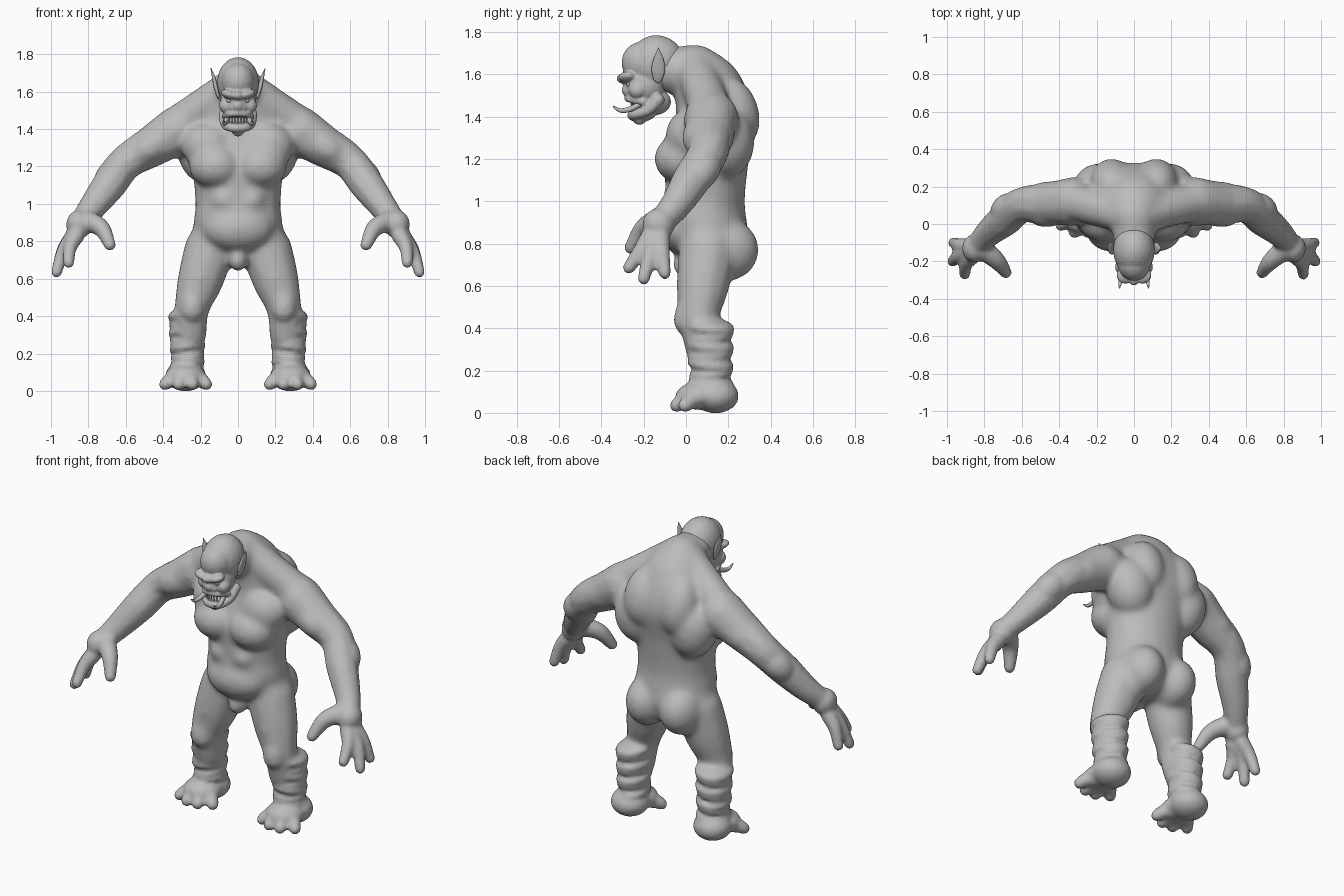
import bpy, bmesh, math
from mathutils import Vector, Matrix

if "Cube" in bpy.data.objects:
    bpy.data.objects.remove(bpy.data.objects["Cube"])

grey = (0.5, 0.5, 0.5, 1)
skin = bpy.data.materials.new("grey clay")
skin.use_nodes = True
skin.diffuse_color = grey
skin.node_tree.nodes["Principled BSDF"].inputs["Base Color"].default_value = grey

LEFT, BACK, UP = Matrix.Identity(3)
FRONT, RIGHT, DOWN = -BACK, -LEFT, -UP


def point(*coords):
    return Vector(coords)


def smooth_path(stations, steps):
    """Pass a smooth curve through vectors of any size."""
    padded = [stations[0], *stations, stations[-1]]
    for before, start, end, after in zip(padded, padded[1:], padded[2:], padded[3:]):
        leave, arrive = (end - before) / 2, (after - start) / 2
        for step in range(steps + 1):
            t = step / steps
            ease = t * t * (3 - 2 * t)
            yield (start.lerp(end, ease) + leave * t * (1 - t) ** 2
                   - arrive * t * t * (1 - t))


class Clay:
    """Collects overlapping masses, then fuses them into one skin."""

    def __init__(self, name):
        self.name, self.mesh = name, bmesh.new()

    def ball(self, centre, radius, wide=1, deep=1, tall=1, aim=UP, detail=3):
        """Oval mass, mirrored when it lies off the middle."""
        turn = UP.rotation_difference(aim).to_matrix().to_4x4()
        for side in (1, -1) if centre.x > 0 else (1,):
            mirror = Matrix.Diagonal((side, 1, 1, 1))
            shape = Matrix.Diagonal((side * wide, deep, tall, 1))
            bmesh.ops.create_icosphere(
                self.mesh, subdivisions=detail, radius=radius,
                matrix=mirror @ Matrix.Translation(centre) @ turn @ shape)

    def limb(self, joints, radii, steps=10, **shape):
        """Rounded limb that changes thickness from joint to joint."""
        stations = [Vector((*joint, radius)) for joint, radius in zip(joints, radii)]
        for place in smooth_path(stations, steps):
            self.ball(place.xyz, place.w, detail=2, **shape)

    def finish(self, voxel=None, softness=3, core_softness=0):
        data = bpy.data.meshes.new(self.name)
        self.mesh.to_mesh(data)
        self.mesh.free()
        data.materials.append(skin)
        part = bpy.data.objects.new(self.name, data)
        bpy.context.collection.objects.link(part)
        bpy.ops.object.select_all(action='DESELECT')
        bpy.context.view_layer.objects.active = part
        part.select_set(True)
        if voxel:
            fuse = part.modifiers.new("Fuse", 'REMESH')
            fuse.mode, fuse.voxel_size = 'VOXEL', voxel
            bpy.ops.object.modifier_apply(modifier=fuse.name)
            # The trunk melts together more than hands and feet do
            core = part.vertex_groups.new(name="core")
            core.add([v.index for v in part.data.vertices
                      if abs(v.co.x) < .55 and v.co.z > .43], 1, 'REPLACE')
            for passes, group in ((core_softness, core.name), (softness, "")):
                soften = part.modifiers.new("Soften", 'SMOOTH')
                soften.iterations, soften.vertex_group = passes, group
                bpy.ops.object.modifier_apply(modifier=soften.name)
        bpy.ops.object.shade_smooth_by_angle(angle=math.radians(60))


body = Clay("body")
# Torso: stacked ovals (depth centre, height, half width, half depth)
crotch, hips = point(.13, .72, .14, .14), point(.12, .8, .23, .18)
belly, waist = point(.09, .9, .24, .2), point(.09, 1, .23, .19)
ribs, shoulders = point(.1, 1.2, .25, .2), point(.14, 1.4, .28, .19)
collar, hump = point(.09, 1.6, .17, .16), point(.04, 1.68, .1, .1)
thick = .06
for oval in smooth_path([crotch, hips, belly, waist, ribs, shoulders, collar, hump], 10):
    depth, height, half_width, half_depth = oval
    body.ball(point(0, depth, height), thick, wide=half_width / thick, deep=half_depth / thick)

# Landmarks on the left side
hip, knee, ankle = point(.155, .1, .75), point(.245, .06, .45), point(.27, .12, .1)
shoulder, elbow = point(.33, .12, 1.39), point(.6, .1, 1.22)
wrist, palm = point(.78, -.05, .98), point(.85, -.13, .89)
nape, chest = point(0, .05, 1.61), point(.12, -.02, 1.2)

# Neck and sloping shoulders
body.limb([nape, nape + FRONT * .12 + UP * .01], [.13, .115])
body.limb([nape + LEFT * .06, shoulder + UP * .03], [.1, .105])

# Chest, belly, shoulder blades, flanks and buttocks
body.ball(chest, .125, wide=1.15, deep=1.05, tall=.95)
body.ball(chest + UP * .11 + LEFT * .04 + BACK * .04, .13, wide=1.1, deep=.9)
body.ball(chest + BACK * .21 + LEFT * .07 + UP * .08, .135, tall=1.3, aim=UP + LEFT * .2)
body.ball(chest + BACK * .25 + UP * .22, .115, tall=1.5, aim=UP + FRONT * .3)
body.ball(point(0, 0, .87), .13, wide=1.5)
body.ball(point(.07, -.03, 1.02), .08)
body.ball(hip + BACK * .09 + RIGHT * .04 + UP * .02, .13, wide=.95, deep=1.2, tall=1.15)
body.ball(hip + UP * .05, .13, wide=.8)
body.ball(point(0, 0, .7), .065, wide=.8)

# Arms with upper arm and forearm muscles
upper_arm, forearm = elbow - shoulder, wrist - elbow
body.limb([shoulder, shoulder + upper_arm / 2, elbow, elbow + forearm / 2, wrist, palm],
          [.135, .115, .097, .092, .075, .06])
body.ball(shoulder + upper_arm / 2 + FRONT * .05, .08, tall=1.5, aim=upper_arm)
body.ball(shoulder + upper_arm / 2 + BACK * .04, .08, tall=1.6, aim=upper_arm)
body.ball(elbow + forearm * .3 + (BACK + LEFT) * .025, .08, tall=1.4, aim=forearm)

# Hands: palm, thumb and three fingers
body.ball(palm, .077, wide=.9)
body.limb([palm + point(-.04, 0, .02), palm + point(-.12, -.07, -.02),
           palm + point(-.165, -.13, -.11)], [.06, .048, .033])
for tip in (point(.905, -.27, .685), point(.97, -.2, .635), point(.965, -.1, .66)):
    knuckle, bend = palm.lerp(tip, .3), palm.lerp(tip, .6) + LEFT * .015
    body.limb([knuckle, bend, tip], [.047, .038, .031])

# Thighs and knees
body.limb([hip, hip.lerp(knee, .5), knee, knee.lerp(ankle, .4)], [.14, .128, .097, .09])
body.ball(knee + FRONT * .04, .08, wide=.9, tall=1.2)

# Wrapped shins: tilted bands that widen upwards
bands = 8
for band in range(bands):
    centre = ankle.lerp(knee + BACK * .05 + LEFT * .025, band / bands)
    girth = .096 + .016 * band / bands + .005 * (band % 2)
    tilt = UP + LEFT * .15 + BACK * (.1 if band % 2 else -.1)
    body.ball(centre, girth, wide=.93, deep=1.05, tall=.4, aim=tilt)

# Feet with four splayed toes
foot = point(.28, .1, .08)
body.ball(foot + BACK * .04, .11, tall=.75)
body.ball(foot + FRONT * .04, .11, tall=.6)
for toe in range(4):
    spread = toe - 1.5
    tip = foot + LEFT * .074 * spread + FRONT * (.15 - .02 * spread ** 2) + DOWN * .045
    body.limb([foot, foot.lerp(tip, .7) + UP * .01, tip], [.05, .043, .034])
body.finish(voxel=.0115, softness=6, core_softness=30)

# Head: skull, forehead, face, brow, nose and cheeks
head = Clay("head")
skull, face, jaw = point(0, -.14, 1.65), point(0, -.19, 1.55), point(0, -.2, 1.42)
head.ball(skull, .135, wide=.83)
head.ball(skull + FRONT * .065 + UP * .005, .1, wide=.9)
head.ball(face, .1, wide=.95)
head.ball(face + point(.045, -.085, .035), .05, deep=.9, tall=.5, aim=UP + RIGHT * .3)
head.ball(face + FRONT * .095 + UP * .03, .045, wide=.7, tall=.6)
head.ball(face + FRONT * .085 + DOWN * .025, .03)
head.ball(face + point(.028, -.08, -.035), .018)
head.ball(face + point(.06, -.04, -.025), .042)

# Upper lip, lower jaw, chin and the mouth core between
head.limb([face + point(0, -.085, -.065), face + point(.045, -.065, -.07),
           face + point(.07, -.01, -.08)], [.018, .018, .018])
head.limb([jaw + FRONT * .055 + DOWN * .015, jaw + point(.045, -.04, -.01),
           jaw + point(.07, .02, .01), jaw + point(.075, .07, .06)], [.024, .024, .026, .03])
head.ball(jaw, .06, tall=.7)
head.ball(jaw + DOWN * .025 + FRONT * .02, .035)
head.ball(jaw + BACK * .05 + UP * .05, .08, wide=.9, tall=.8)
head.finish(voxel=.006, softness=8)

# Eyes
eyes = Clay("eyes")
eyes.ball(face + point(.045, -.075, .005), .017)
eyes.finish()

# Pointed ears with a raised front rim
ears = Clay("ears")
lobe = point(.105, -.13, 1.575)
ear_tip = lobe + LEFT * .04 + UP * .15
ears.limb([lobe, lobe.lerp(ear_tip, .3), lobe.lerp(ear_tip, .6), ear_tip],
          [.018, .033, .027, .004], wide=.3)
ears.limb([lobe + FRONT * .015, lobe.lerp(ear_tip, .4) + FRONT * .025, ear_tip],
          [.009, .009, .004])
ears.finish(voxel=.004)

# Curved tusks
tusks = Clay("tusks")
root = jaw + point(.058, -.025, .035)
tusks.limb([root, root + point(.01, -.04, -.02), root + point(.016, -.085, -.026),
            root + point(.02, -.12, -.005)], [.014, .014, .011, .004], steps=16)
tusks.finish(voxel=.004)

# Teeth along both jaws
teeth = Clay("teeth")
for place in range(-3, 4):
    base = jaw + LEFT * .016 * place + FRONT * (.058 - .002 * place ** 2)
    for rise, turn in ((.045, math.pi), (.015, 0)):
        bmesh.ops.create_cone(
            teeth.mesh, cap_ends=True, segments=8, radius1=.008, radius2=.002, depth=.03,
            matrix=Matrix.Translation(base + UP * rise) @ Matrix.Rotation(turn, 4, 'X'))
teeth.finish()
